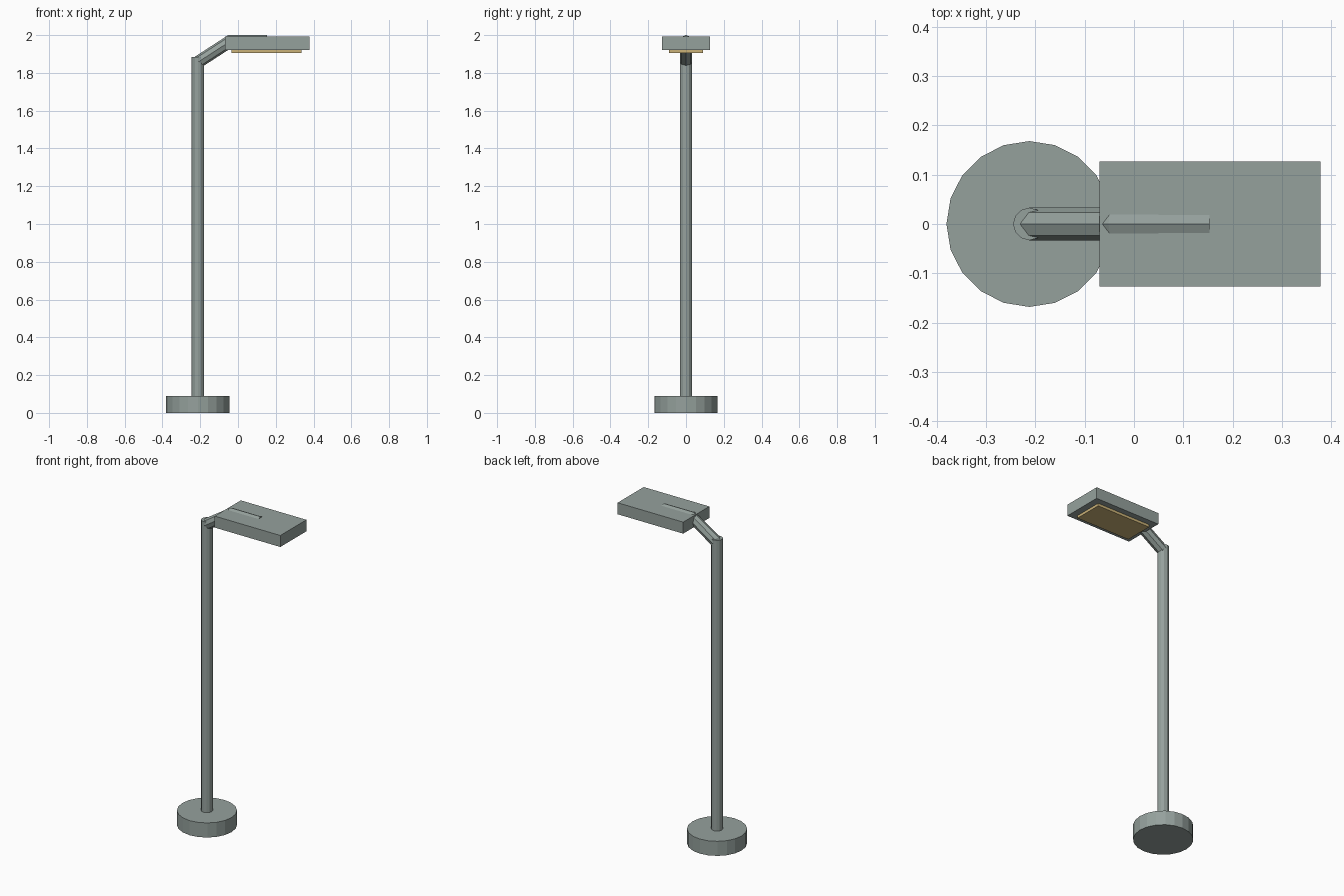
import bpy, bmesh, math
from mathutils import Vector, Matrix

if "Cube" in bpy.data.objects:
    bpy.data.objects.remove(bpy.data.objects["Cube"])


def material(name, rgb):
    m = bpy.data.materials.new(name)
    m.diffuse_color = (*rgb, 1)
    m.use_nodes = True
    m.node_tree.nodes["Principled BSDF"].inputs["Base Color"].default_value = m.diffuse_color
    return m


METAL = material("grey green metal", (0.30, 0.355, 0.335))
GLOW = material("warm lamp panel", (0.60, 0.45, 0.19))
POLE_X = -0.212


def finish(name, bm, mat):
    bmesh.ops.recalc_face_normals(bm, faces=bm.faces)
    me = bpy.data.meshes.new(name)
    bm.to_mesh(me)
    bm.free()
    me.materials.append(mat)
    ob = bpy.data.objects.new(name, me)
    bpy.context.collection.objects.link(ob)
    return ob


def cylinder(name, r, sides, z0, z1, mat):
    bm = bmesh.new()
    bmesh.ops.create_cone(bm, cap_ends=True, segments=sides, radius1=r, radius2=r, depth=z1 - z0,
                          matrix=Matrix.Translation((POLE_X, 0, (z0 + z1) / 2)))
    return finish(name, bm, mat)


def box(name, lo, hi, mat):
    lo, hi = Vector(lo), Vector(hi)
    bm = bmesh.new()
    bmesh.ops.create_cube(bm, size=1, matrix=Matrix.Translation((lo + hi) / 2) @ Matrix.Diagonal((*(hi - lo), 1)))
    return finish(name, bm, mat)


def bent_tube(name, path, r, sides, mat):
    """Sweep a ring along a path in the xz plane with mitred joints."""
    bm = bmesh.new()
    rings = []
    for i, p in enumerate(path):
        p = Vector(p)
        dirs = []
        if i > 0:
            dirs.append((p - Vector(path[i - 1])).normalized())
        if i < len(path) - 1:
            dirs.append((Vector(path[i + 1]) - p).normalized())
        t = sum(dirs, Vector()).normalized()
        up = Vector((-t.z, 0, t.x)) / t.dot(dirs[0])
        rings.append([bm.verts.new(p + up * r * math.cos(a) + Vector((0, r * math.sin(a), 0)))
                      for a in (math.tau * k / sides for k in range(sides))])
    for a, b in zip(rings, rings[1:]):
        for k in range(sides):
            j = (k + 1) % sides
            bm.faces.new((a[k], a[j], b[j], b[k]))
    bm.faces.new(rings[0])
    bm.faces.new(rings[-1])
    return finish(name, bm, mat)


# Round foot and upright
cylinder("base", 0.168, 20, 0, 0.09, METAL)
cylinder("pole", 0.033, 12, 0.08, 1.884, METAL)

# Angled arm that runs into the head and just breaks its top surface
bent_tube("arm", [(POLE_X, 0, 1.857), (-0.042, 0, 1.967), (0.153, 0, 1.9665)], 0.033, 8, METAL)

# Lamp head with the light panel underneath
box("lamp_head", (-0.07, -0.127, 1.921), (0.378, 0.127, 1.992), METAL)
box("light_panel", (-0.034, -0.09, 1.905), (0.336, 0.09, 1.925), GLOW)
